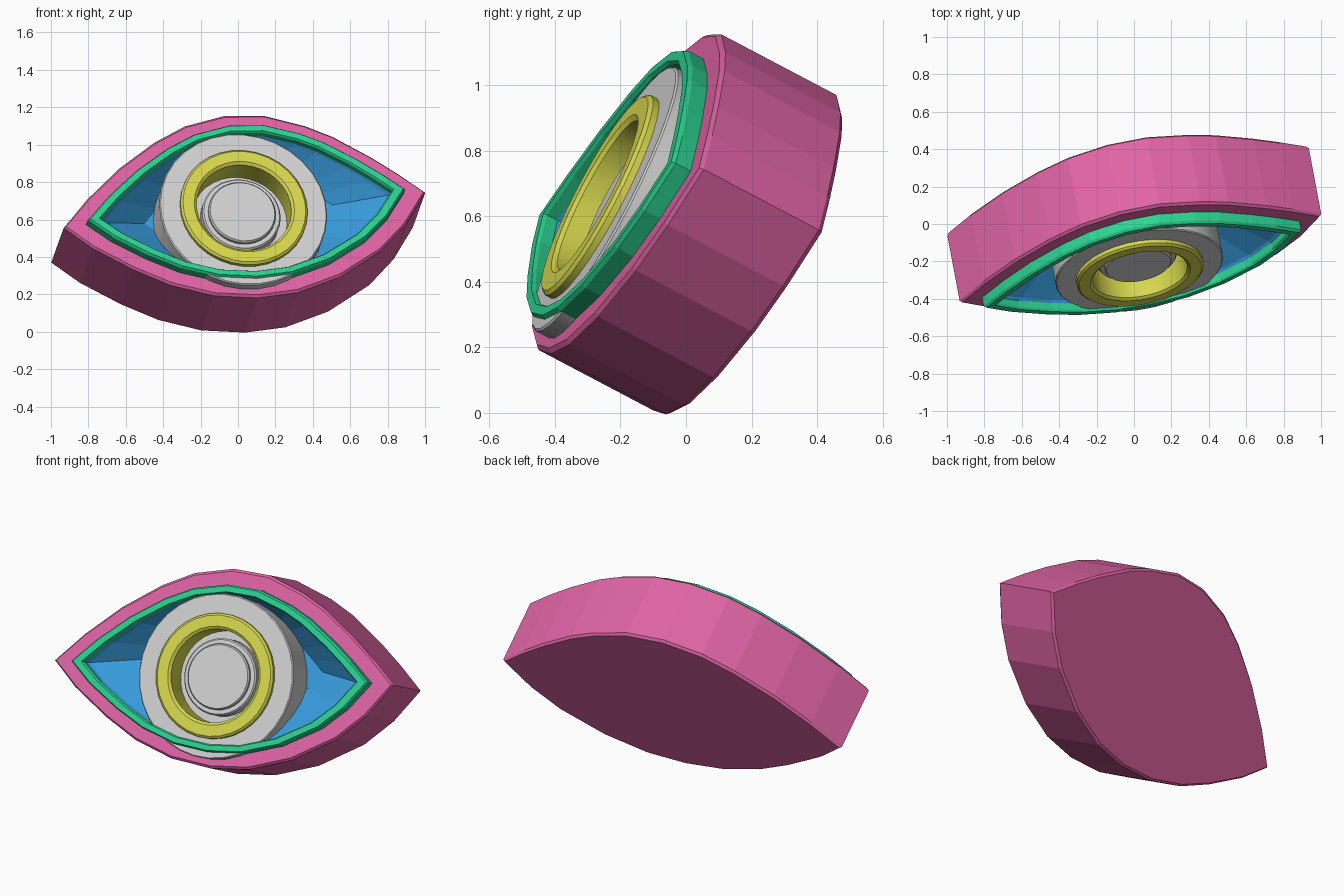
import bpy, bmesh, math
from mathutils import Matrix, Vector

if "Cube" in bpy.data.objects:
    bpy.data.objects.remove(bpy.data.objects["Cube"])

# Tilted frame shared by all parts: U along the eye, V up the eye, N out of its face
N = Vector((0.165, -0.873, 0.46)).normalized()
U = Vector((0.968, 0.231, 0.095))
U = (U - N * U.dot(N)).normalized()
V = N.cross(U)
ORIGIN = Vector((-0.043, 0.223, 0.437))
FRAME = Matrix.Translation(ORIGIN) @ Matrix((U, V, N)).transposed().to_4x4()

# Almond outline, counter-clockwise from the right corner
OUTLINE = [(1.0, 0.0), (0.87, 0.13), (0.744, 0.243), (0.563, 0.385), (0.425, 0.465),
           (0.214, 0.550), (0.0, 0.571), (-0.225, 0.532), (-0.41, 0.452),
           (-0.63, 0.318), (-0.836, 0.155),
           (-0.997, 0.0), (-0.865, -0.137), (-0.668, -0.288), (-0.484, -0.402),
           (-0.263, -0.489), (-0.03, -0.527), (0.195, -0.519), (0.445, -0.450),
           (0.698, -0.317), (0.859, -0.178)]


def material(name, rgb):
    m = bpy.data.materials.new(name)
    m.diffuse_color = (*rgb, 1)
    m.use_nodes = True
    m.node_tree.nodes["Principled BSDF"].inputs["Base Color"].default_value = m.diffuse_color
    return m


def lens(su, sv, w, dv=0.0):
    return [(x * su, y * sv + dv, w) for x, y in OUTLINE]


def circle(r, w, sides=32):
    return [(-0.02 + r * math.cos(2 * math.pi * i / sides),
             -0.025 + r * math.sin(2 * math.pi * i / sides), w) for i in range(sides)]


def loft(name, loops, mat, cap_start=False, cap_end=False, closed=False, smooth=False):
    """Join successive outlines with quads and optionally cap the ends."""
    bm = bmesh.new()
    rings = [[bm.verts.new(p) for p in loop] for loop in loops]
    pairs = list(zip(rings, rings[1:]))
    if closed:
        pairs.append((rings[-1], rings[0]))
    for a, b in pairs:
        for i in range(len(a)):
            j = (i + 1) % len(a)
            bm.faces.new((a[i], a[j], b[j], b[i]))
    if cap_start:
        bm.faces.new(rings[0][::-1])
    if cap_end:
        bm.faces.new(rings[-1])
    mesh = bpy.data.meshes.new(name)
    bm.to_mesh(mesh)
    bm.free()
    mesh.materials.append(mat)
    ob = bpy.data.objects.new(name, mesh)
    bpy.context.collection.objects.link(ob)
    ob.matrix_world = FRAME
    if smooth:
        bpy.ops.object.select_all(action='DESELECT')
        ob.select_set(True)
        bpy.context.view_layer.objects.active = ob
        bpy.ops.object.shade_smooth_by_angle(angle=math.radians(30))
    return ob


pink = material("pink", (0.75, 0.13, 0.38))
green = material("green", (0.025, 0.66, 0.29))
blue = material("blue", (0.04, 0.34, 0.74))
yellow = material("yellow", (0.68, 0.68, 0.08))
grey = material("light grey", (0.64, 0.64, 0.64))

# Outer case with bevelled edges and an open front
loft("case", [lens(0.988, 0.975, 0.045), lens(1, 1, 0.058), lens(1, 1, 0.460),
              lens(0.988, 0.975, 0.473), lens(0.85, 0.81, 0.473)], pink, cap_start=True)

# Raised eyelid rim
loft("eyelid_rim", [lens(0.878, 0.84, 0.465), lens(0.878, 0.84, 0.525), lens(0.865, 0.825, 0.538),
                    lens(0.815, 0.77, 0.538), lens(0.805, 0.758, 0.527),
                    lens(0.805, 0.758, 0.465)], green, closed=True)

# Shallow bowl behind the rim
loft("recess", [lens(0.81, 0.765, 0.495), lens(0.79, 0.745, 0.475),
                lens(0.52, 0.52, 0.32, 0.05)], blue, cap_end=True)

# Eyeball drum with a sunken centre
loft("eye_drum", [circle(0.455, 0.22), circle(0.455, 0.519), circle(0.449, 0.525),
                  circle(0.27, 0.525), circle(0.27, 0.40)],
     grey, cap_start=True, cap_end=True, smooth=True)

# Iris ring
loft("iris_ring", [circle(0.345, 0.515), circle(0.345, 0.546), circle(0.333, 0.557),
                   circle(0.272, 0.557), circle(0.257, 0.545), circle(0.257, 0.395)],
     yellow, smooth=True)

# Pupil: a stepped button
loft("pupil", [circle(0.213, 0.39), circle(0.213, 0.460), circle(0.205, 0.470),
               circle(0.182, 0.470), circle(0.182, 0.486), circle(0.175, 0.496)],
     grey, cap_end=True, smooth=True)
